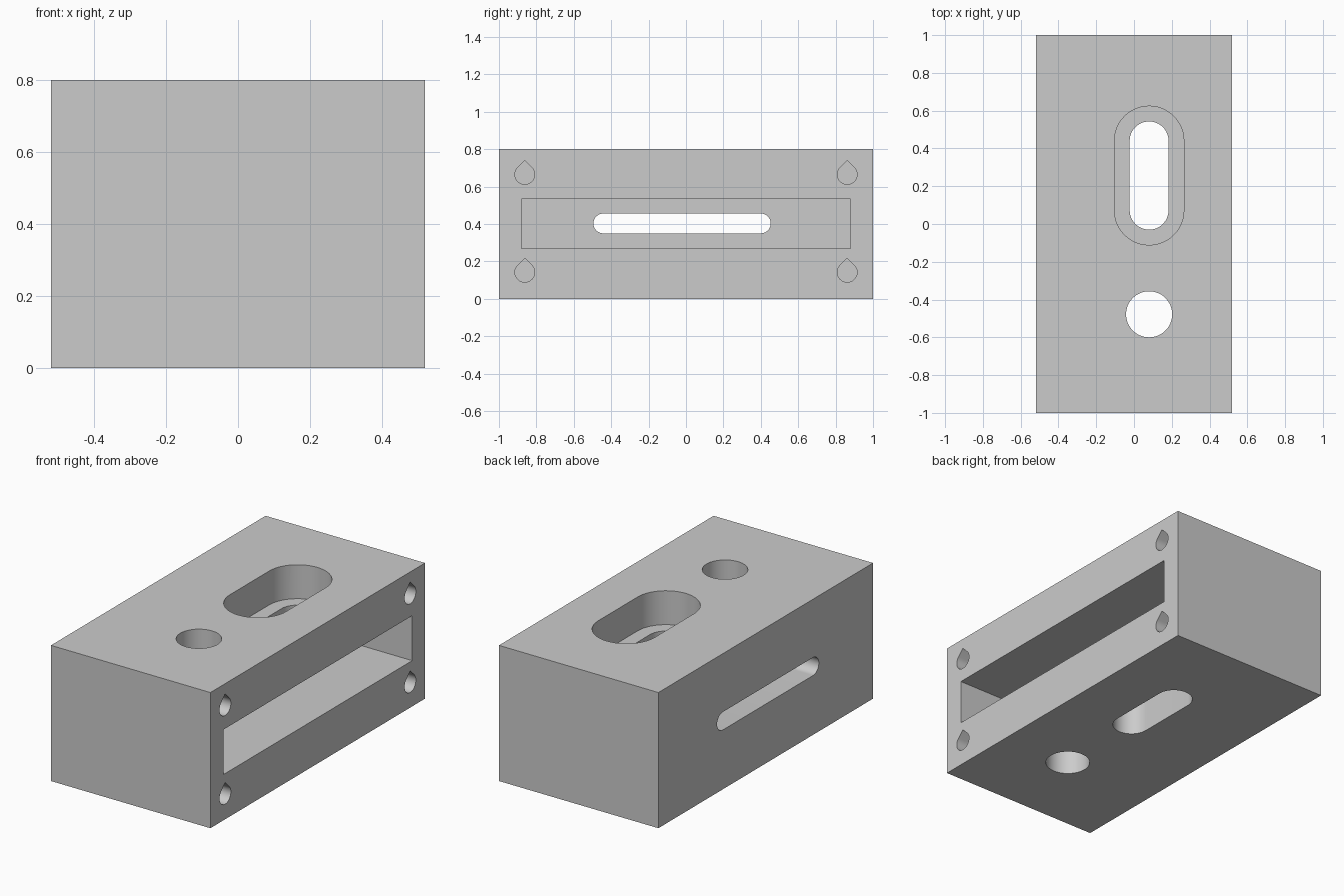
import bpy, bmesh, math
from mathutils import Vector

old = bpy.data.objects.get("Cube")
if old:
    bpy.data.objects.remove(old, do_unlink=True)

grey = bpy.data.materials.new("plain grey")
grey.use_nodes = True
COLOUR = (0.6, 0.6, 0.6, 1)
grey.diffuse_color = COLOUR
next(n for n in grey.node_tree.nodes
     if n.type == 'BSDF_PRINCIPLED').inputs["Base Color"].default_value = COLOUR

LEFT, RIGHT, HEIGHT = -0.52, 0.52, 0.8


def prism(name, profile, axis, low, high):
    """Extrude a 2D outline along x (outline in y, z) or z (outline in x, y)."""
    bm = bmesh.new()
    place = (lambda a, b: (low, a, b)) if axis == "x" else (lambda a, b: (a, b, low))
    face = bm.faces.new([bm.verts.new(place(a, b)) for a, b in profile])
    top = bmesh.ops.extrude_face_region(bm, geom=[face])["geom"]
    step = Vector((high - low, 0, 0) if axis == "x" else (0, 0, high - low))
    bmesh.ops.translate(bm, vec=step,
                        verts=[v for v in top if isinstance(v, bmesh.types.BMVert)])
    bmesh.ops.recalc_face_normals(bm, faces=bm.faces)
    mesh = bpy.data.meshes.new(name)
    bm.to_mesh(mesh)
    bm.free()
    mesh.materials.append(grey)
    obj = bpy.data.objects.new(name, mesh)
    bpy.context.collection.objects.link(obj)
    return obj


def rectangle(a0, a1, b0, b1):
    return [(a0, b0), (a1, b0), (a1, b1), (a0, b1)]


def arc(a, b, r, start, end, steps=24):
    angles = [math.radians(start + (end - start) * i / steps) for i in range(steps + 1)]
    return [(a + r * math.cos(t), b + r * math.sin(t)) for t in angles]


def teardrop(a, b, r):
    return arc(a, b, r, 135, 405) + [(a, b + r * math.sqrt(2))]


# Solid block
block = prism("block", rectangle(LEFT, RIGHT, -1, 1), "z", 0, HEIGHT)

# Wide pocket open on one long side
cutters = [prism("pocket_cutter", rectangle(-0.88, 0.88, 0.27, 0.535), "x", -0.36, 0.6)]

# Narrow rounded slot through the opposite wall
side = arc(0.4, 0.403, 0.053, -90, 90) + arc(-0.442, 0.403, 0.053, 90, 270)
cutters.append(prism("side_slot_cutter", side, "x", -0.6, -0.3))

# Round vertical hole
cutters.append(prism("round_hole_cutter", arc(0.08, -0.478, 0.122, 0, 360, 48)[:-1],
                     "z", -0.1, 0.9))


# Stepped vertical slot: narrow all the way, wide near the top
def upright_slot(r):
    return arc(0.08, 0.44, r, 0, 180) + arc(0.08, 0.073, r, 180, 360)


cutters.append(prism("narrow_slot_cutter", upright_slot(0.103), "z", -0.1, 0.9))
cutters.append(prism("wide_slot_cutter", upright_slot(0.184), "z", 0.6, 0.9))

# Four blind teardrop screw holes
for y in (-0.862, 0.862):
    for z in (0.142, 0.665):
        cutters.append(prism("screw_hole_cutter", teardrop(y, z, 0.053), "x", 0.02, 0.6))

# Cut everything out of the block
bpy.ops.object.select_all(action='DESELECT')
bpy.context.view_layer.objects.active = block
block.select_set(True)
for cutter in cutters:
    cutter.hide_render = True
    mod = block.modifiers.new("cut", 'BOOLEAN')
    mod.operation = 'DIFFERENCE'
    mod.solver = 'EXACT'
    mod.object = cutter
    bpy.ops.object.modifier_apply(modifier=mod.name)
    bpy.data.objects.remove(cutter, do_unlink=True)

bpy.ops.object.shade_smooth_by_angle(angle=math.radians(30))
